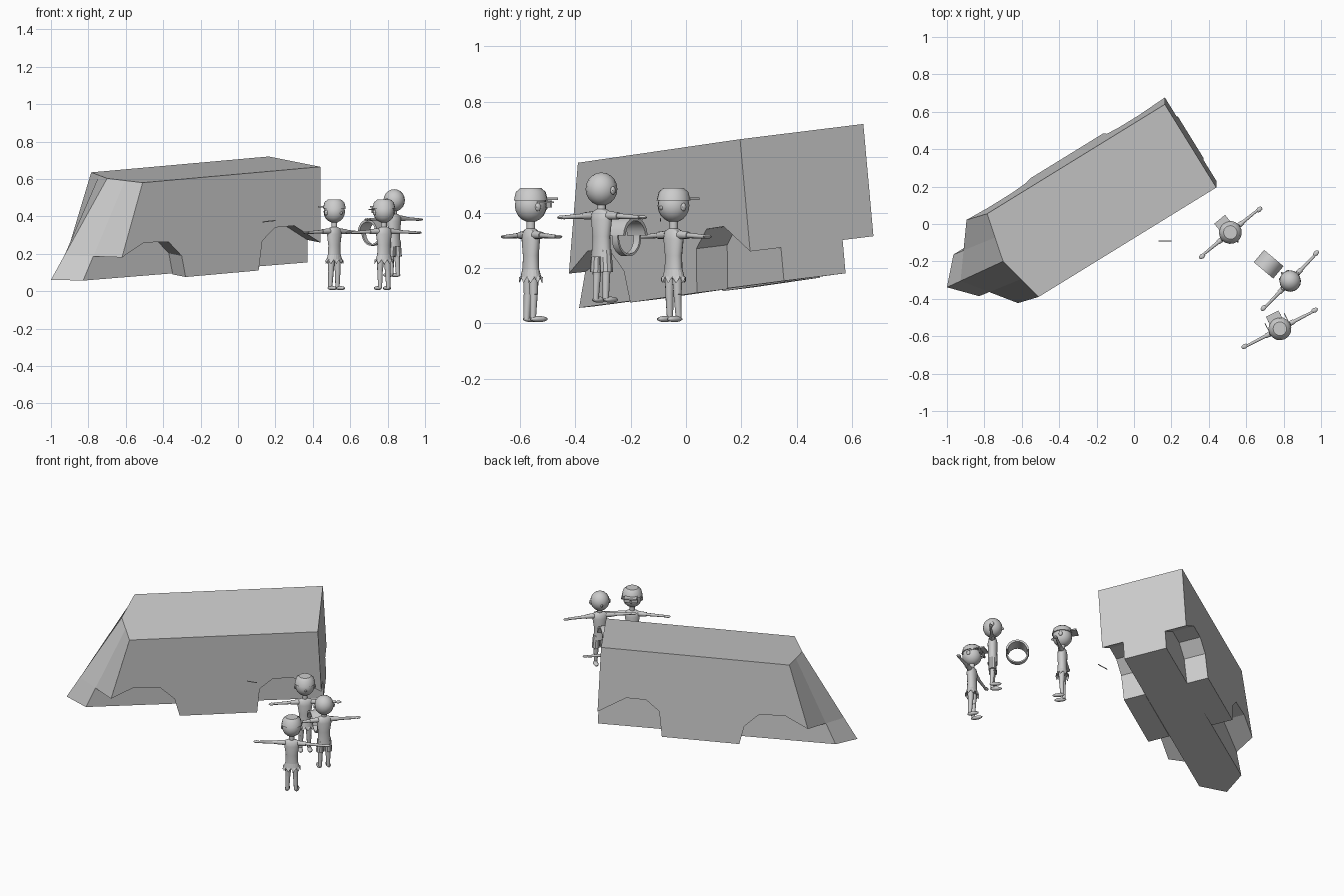
import bpy, bmesh, math
from mathutils import Vector, Matrix

if "Cube" in bpy.data.objects:
    bpy.data.objects.remove(bpy.data.objects["Cube"])

grey = bpy.data.materials.new("clay_grey")
grey.diffuse_color = (0.6, 0.6, 0.6, 1)
grey.use_nodes = True
grey.node_tree.nodes["Principled BSDF"].inputs["Base Color"].default_value = grey.diffuse_color


def finish(name, bm, matrix=Matrix(), smooth=False):
    bmesh.ops.recalc_face_normals(bm, faces=bm.faces)
    me = bpy.data.meshes.new(name)
    bm.to_mesh(me)
    bm.free()
    me.materials.append(grey)
    ob = bpy.data.objects.new(name, me)
    bpy.context.collection.objects.link(ob)
    ob.matrix_world = matrix
    if smooth:
        for o in bpy.context.selected_objects:
            o.select_set(False)
        ob.select_set(True)
        bpy.context.view_layer.objects.active = ob
        bpy.ops.object.shade_smooth_by_angle(angle=math.radians(40))
    return ob


# ---- Van body: slabs across the width, placed in a tilted frame ----
R = Vector((0.44, 0.195, 0.665))        # rear right roof corner
F = Vector((-0.95, -0.585, -0.085))     # along the length
L = Vector((-0.275, 0.445, 0.055))      # across the width
D = Vector((0.0, 0.045, -0.5))          # down


def front(b, c):
    k = 1 - abs(b - 0.5) * 2            # pointed, raked nose
    return (1 + 0.149 * c) * (1 - k) + (1.055 + 0.307 * c) * k


def van_slab(name, b0, b1, profile):
    """profile: (a, c) points; a = None means lying on the nose surface"""
    bm = bmesh.new()
    rings = []
    for b in (b0, b1):
        rings.append([bm.verts.new(R + F * (front(b, c) if a is None else a) + L * b + D * c)
                      for a, c in profile])
    n = len(profile)
    for i in range(n):
        j = (i + 1) % n
        bm.faces.new((rings[0][i], rings[0][j], rings[1][j], rings[1][i]))
    for r in rings:
        bm.faces.new(r)
    finish(name, bm)


arched = [(0, 0), (0, 0.81), (0.147, 0.605), (0.253, 0.606), (0.326, 0.735), (0.347, 1.05),
          (0.758, 1.05), (0.78, 0.82), (0.853, 0.66), (0.99, 0.64), (None, 0.78), (None, 0)]
plain = [(0, 0), (0, 1.05), (None, 1.03), (None, 0.78), (None, 0)]
van_slab("van_right_side", 0, 0.25, arched)
van_slab("van_core_right", 0.25, 0.5, plain)
van_slab("van_core_left", 0.5, 0.75, plain)
van_slab("van_left_side", 0.75, 1, arched)


# ---- Helpers for the figures ----
def add_limb(bm, p, q, r1, r2, seg=10, flat=1.0):
    p, q = Vector(p), Vector(q)
    d = q - p
    m = (Matrix.Translation((p + q) / 2) @ d.to_track_quat('Z', 'Y').to_matrix().to_4x4()
         @ Matrix.Diagonal((1, flat, 1, 1)))
    bmesh.ops.create_cone(bm, cap_ends=True, segments=seg, radius1=r1, radius2=r2,
                          depth=d.length, matrix=m)


def add_ball(bm, c, s, seg=16):
    bmesh.ops.create_uvsphere(bm, u_segments=seg, v_segments=seg // 2 + 2, radius=1,
                              matrix=Matrix.Translation(c) @ Matrix.Diagonal((*s, 1)))


def add_box(bm, c, s):
    bmesh.ops.create_cube(bm, size=1, matrix=Matrix.Translation(c) @ Matrix.Diagonal((*s, 1)))


def loft(bm, rows, seg=16, ragged=0.0):
    """rows: (z, rx, ry) from top to bottom"""
    prev = None
    for k, (z, rx, ry) in enumerate(rows):
        last = k == len(rows) - 1
        ring = []
        for i in range(seg):
            t = 2 * math.pi * i / seg
            dz = ragged * (i % 2) if last else 0
            ring.append(bm.verts.new((rx * math.cos(t), ry * math.sin(t), z + dz)))
        if prev:
            for i in range(seg):
                j = (i + 1) % seg
                bm.faces.new((prev[i], prev[j], ring[j], ring[i]))
        elif not ragged:
            bm.faces.new(ring)
        prev = ring
    if not ragged:
        bm.faces.new(prev)


# ---- One figure in T-pose, facing local +Y ----
def figure(tag, x, y, z, facing, span=0.215, head_z=0.42, cap=None, glasses=False, fringe=True):
    M = Matrix.Translation((x, y, z)) @ Matrix.Rotation(math.atan2(-facing[0], facing[1]), 4, 'Z')

    bm = bmesh.new()
    add_ball(bm, (0, 0, head_z), (0.057, 0.058, 0.06))
    for s in (-1, 1):
        add_ball(bm, (s * 0.057, 0, head_z - 0.005), (0.008, 0.012, 0.015), 8)
    add_ball(bm, (0, 0.058, head_z - 0.008), (0.007, 0.01, 0.008), 8)
    add_limb(bm, (0, 0, 0.32), (0, 0, head_z - 0.045), 0.016, 0.016)
    finish(tag + "_head", bm, M, True)

    bm = bmesh.new()
    loft(bm, [(0.338, 0.018, 0.016), (0.328, 0.042, 0.024), (0.3, 0.045, 0.03),
              (0.24, 0.036, 0.027), (0.2, 0.037, 0.028), (0.165, 0.042, 0.03)])
    finish(tag + "_torso", bm, M, True)

    bm = bmesh.new()
    for s in (-1, 1):
        add_limb(bm, (s * 0.035, 0, 0.315), (s * 0.085, 0, 0.313), 0.016, 0.013)
        add_limb(bm, (s * 0.08, 0, 0.313), (s * (span - 0.03), 0, 0.308), 0.010, 0.007)
        add_ball(bm, (s * (span - 0.018), 0.003, 0.308), (0.02, 0.013, 0.007), 8)
    finish(tag + "_arms", bm, M, True)

    bm = bmesh.new()
    for s in (-1, 1):
        add_limb(bm, (s * 0.02, 0, 0.18), (s * 0.023, 0, 0.1), 0.02, 0.015)
        add_limb(bm, (s * 0.023, 0, 0.1), (s * 0.025, -0.004, 0.012), 0.015, 0.011)
        add_ball(bm, (s * 0.028, 0.018, 0.011), (0.015, 0.037, 0.011), 10)
    finish(tag + "_legs", bm, M, True)

    bm = bmesh.new()
    if fringe:
        loft(bm, [(0.19, 0.038, 0.029), (0.165, 0.046, 0.034), (0.14, 0.054, 0.04)], 20, 0.022)
    else:
        for s in (-1, 1):
            add_limb(bm, (s * 0.02, 0, 0.19), (s * 0.025, 0, 0.11), 0.022, 0.024)
    finish(tag + "_shorts", bm, M)

    if cap:     # +1 brim forward, -1 brim backward
        bm = bmesh.new()
        loft(bm, [(head_z + 0.064, 0.036, 0.037), (head_z + 0.05, 0.053, 0.054),
                  (head_z + 0.018, 0.061, 0.062)])
        add_box(bm, (0, cap * 0.068, head_z + 0.025), (0.075, 0.045, 0.008))
        finish(tag + "_cap", bm, M, True)
    if glasses:
        bm = bmesh.new()
        for s in (-1, 1):
            add_box(bm, (s * 0.022, 0.063, head_z + 0.006), (0.034, 0.006, 0.026))
            add_box(bm, (s * 0.058, 0.03, head_z + 0.012), (0.004, 0.066, 0.006))
        add_box(bm, (0, 0.064, head_z + 0.01), (0.02, 0.006, 0.006))
        finish(tag + "_glasses", bm, M)


figure("near_van_figure", 0.515, -0.045, 0.005, (0.63, -0.77), cap=-1)
figure("raised_figure", 0.835, -0.305, 0.075, (-0.72, 0.69), span=0.22, head_z=0.41, fringe=False)
figure("front_figure", 0.78, -0.56, 0.005, (-0.46, 0.89), span=0.228, cap=1, glasses=True)


# ---- Hoop with a wide upper shell, in front of the raised figure ----
def band(name, start, end, width, r_in, r_out, seg):
    bm = bmesh.new()
    rows = []
    for i in range(seg + 1):
        t = math.radians(start + (end - start) * i / seg)
        rows.append([bm.verts.new((w, r * math.cos(t), r * 1.05 * math.sin(t)))
                     for w, r in ((-width, r_in), (width, r_in), (width, r_out), (-width, r_out))])
    for a, b in zip(rows, rows[1:]):
        for i in range(4):
            j = (i + 1) % 4
            bm.faces.new((a[i], a[j], b[j], b[i]))
    bm.faces.new(rows[0])
    bm.faces.new(rows[-1])
    finish(name, bm, Matrix.Translation((0.72, -0.215, 0.312)) @ Matrix.Rotation(math.radians(50), 4, 'Z'), True)


band("hoop_shell", 5, 175, 0.043, 0.056, 0.068, 12)
band("hoop_strap", 175, 365, 0.014, 0.058, 0.066, 14)

# ---- Thin floating stick beside the van ----
bm = bmesh.new()
add_limb(bm, (0.13, -0.092, 0.37), (0.2, -0.092, 0.378), 0.003, 0.003, 6)
finish("thin_stick", bm)
